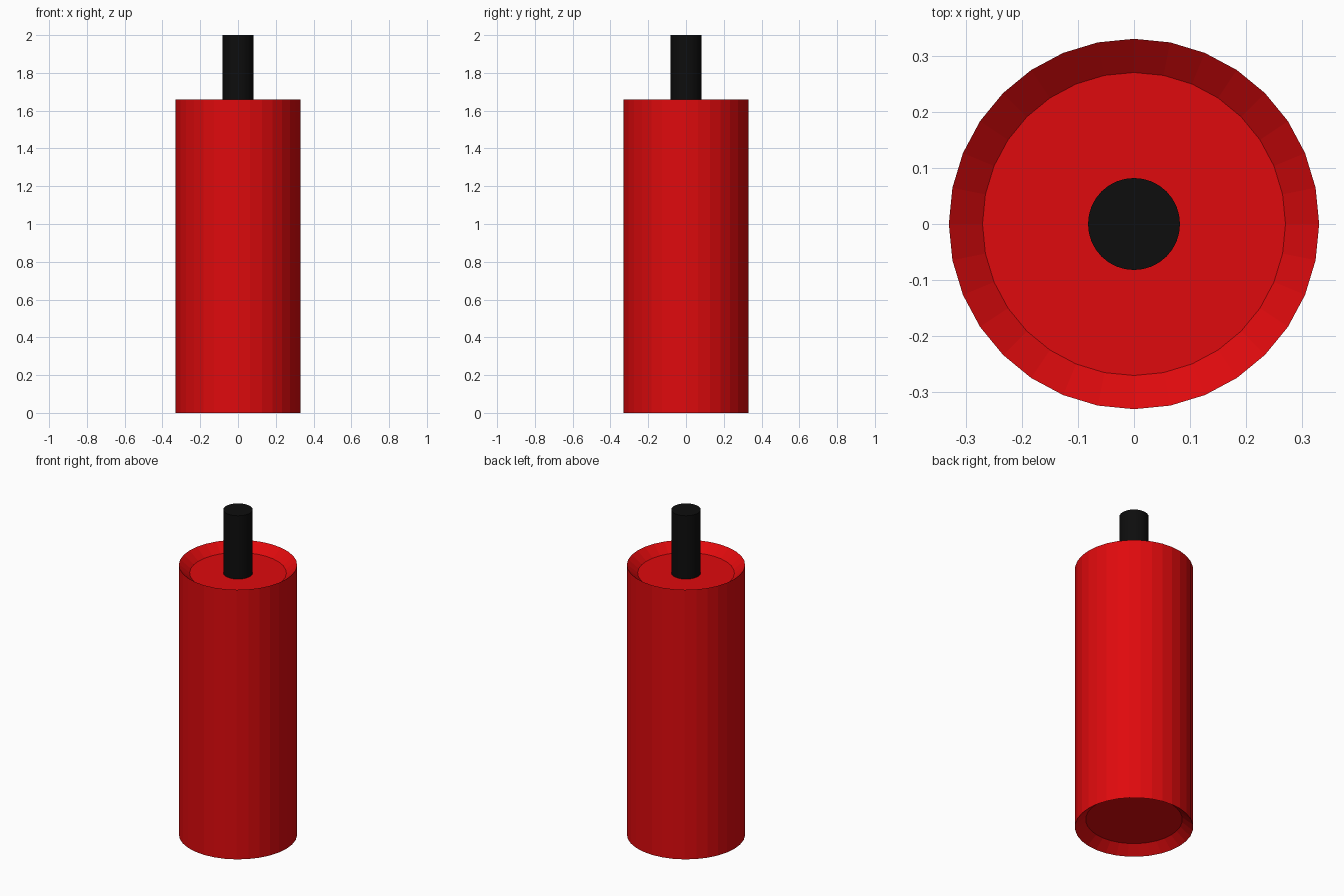
import bpy, bmesh
from math import cos, sin, tau

if "Cube" in bpy.data.objects:
    bpy.data.objects.remove(bpy.data.objects["Cube"])

SIDES = 32


def material(name, rgb):
    mat = bpy.data.materials.new(name)
    mat.diffuse_color = (*rgb, 1.0)
    mat.use_nodes = True
    mat.node_tree.nodes["Principled BSDF"].inputs["Base Color"].default_value = mat.diffuse_color
    return mat


def lathe(name, profile, mat):
    """Spin (radius, z) points, listed bottom to top, into a capped solid."""
    bm = bmesh.new()
    rings = [[bm.verts.new((r * cos(tau * i / SIDES), r * sin(tau * i / SIDES), z))
              for i in range(SIDES)] for r, z in profile]
    for low, high in zip(rings, rings[1:]):
        for i in range(SIDES):
            j = (i + 1) % SIDES
            bm.faces.new((low[i], low[j], high[j], high[i]))
    bm.faces.new(rings[0][::-1])
    bm.faces.new(rings[-1])
    mesh = bpy.data.meshes.new(name)
    bm.to_mesh(mesh)
    bm.free()
    mesh.materials.append(mat)
    obj = bpy.data.objects.new(name, mesh)
    bpy.context.collection.objects.link(obj)
    return obj


red = material("red_casing", (0.74, 0.003, 0.004))
black = material("black_fuse", (0.004, 0.004, 0.004))

# Casing with sloped, recessed ends
lathe("casing", [(0.27, 0.05), (0.33, 0.0), (0.33, 1.66), (0.27, 1.61)], red)

# Fuse standing in the top recess
fuse = lathe("fuse", [(0.082, 1.60), (0.082, 2.0)], black)
fuse.select_set(True)
bpy.context.view_layer.objects.active = fuse
bpy.ops.object.shade_smooth_by_angle()
